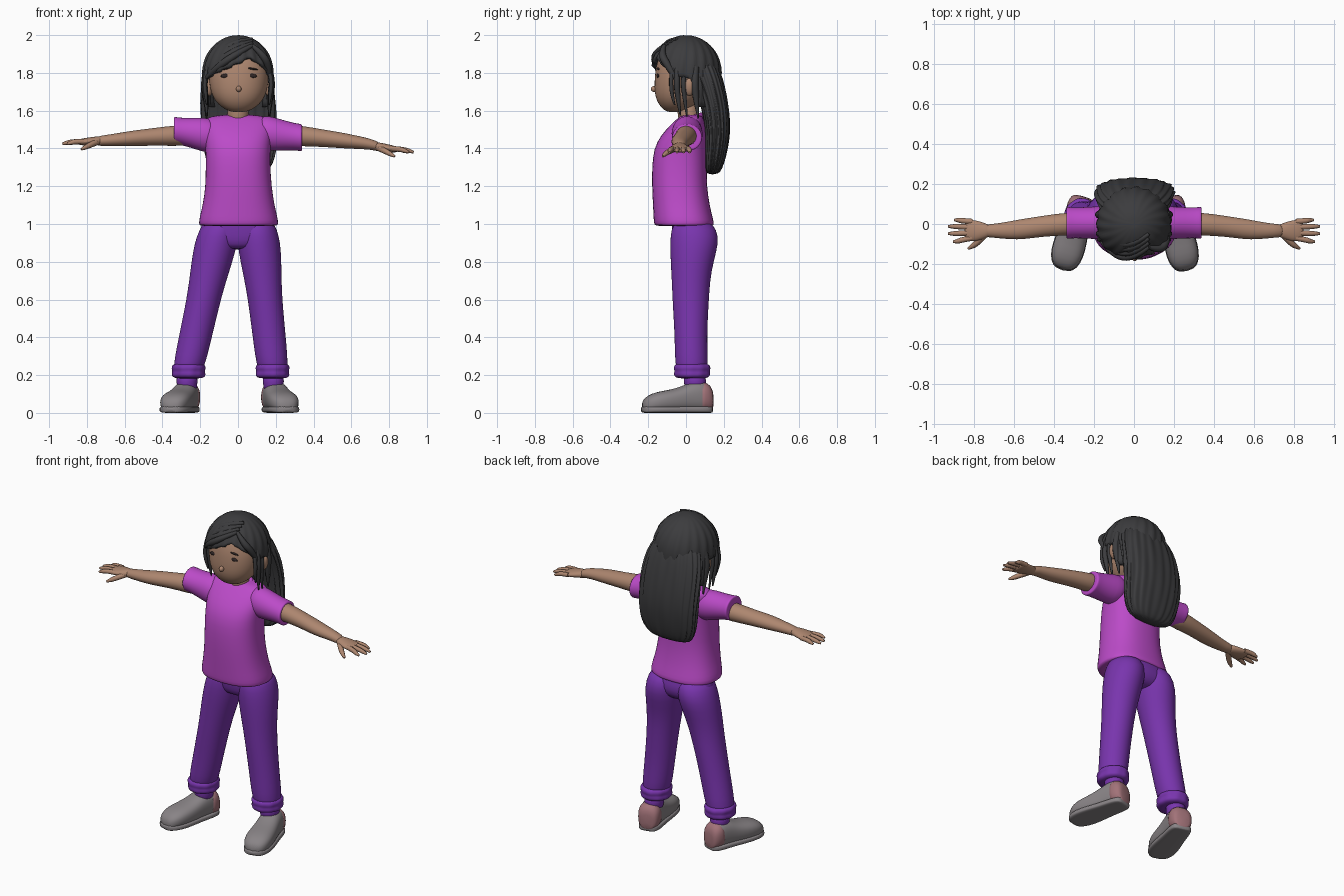
import bpy, bmesh, math
from mathutils import Matrix, Vector

SKIN, HAIR = (.42, .24, .16, 1), (.045, .045, .048, 1)
SHIRT, PANTS = (.50, .07, .58, 1), (.19, .035, .42, 1)
GREY, HEEL, DARK = (.25, .23, .24, 1), (.36, .17, .19, 1), (.03, .02, .02, 1)
mats = {}


def finish(ob, color, name):
    if color not in mats:
        mats[color] = bpy.data.materials.new("mat_%d" % len(mats))
        mats[color].diffuse_color = color
    ob.data.materials.append(mats[color])
    return ob


def mesh_object(name, color, bm, subdiv=1):
    bmesh.ops.recalc_face_normals(bm, faces=bm.faces)
    for f in bm.faces:
        f.smooth = True
    me = bpy.data.meshes.new(name)
    bm.to_mesh(me)
    bm.free()
    ob = bpy.data.objects.new(name, me)
    bpy.context.collection.objects.link(ob)
    if subdiv:
        ob.modifiers.new("round", "SUBSURF").levels = subdiv
        ob.modifiers["round"].render_levels = subdiv
    return finish(ob, color, name)


def loft(name, color, rows, axis=2, n=24, power=2.0, ridge=0, ridges=0, subdiv=1, place=None):
    """Skin rings (position, centre1, centre2, radius1, radius2) stacked along an axis."""
    bm = bmesh.new()
    rings = []
    for i, (t, c1, c2, r1, r2) in enumerate(rows):
        ring = []
        for k in range(n):
            a = 2 * math.pi * k / n
            c, s = math.cos(a), math.sin(a)
            m = 1 + ridge * math.cos(ridges * a + .35 * i) + ridge * .5 * math.cos(ridges * .5 * a - i)
            p = [c1 + r1 * m * math.copysign(abs(c) ** (2 / power), c),
                 c2 + r2 * m * math.copysign(abs(s) ** (2 / power), s)]
            p.insert(axis, t)
            ring.append(bm.verts.new(p))
        rings.append(ring)
    for a, b in zip(rings, rings[1:]):
        for k in range(n):
            bm.faces.new((a[k], a[(k + 1) % n], b[(k + 1) % n], b[k]))
    bm.faces.new(rings[0])
    bm.faces.new(rings[-1])
    if place:
        bmesh.ops.transform(bm, matrix=place, verts=bm.verts)
    return mesh_object(name, color, bm, subdiv)


def strand(name, color, pts):
    """Tapered tube through points (x, y, z, radius)."""
    cu = bpy.data.curves.new(name, "CURVE")
    cu.dimensions, cu.bevel_depth, cu.bevel_resolution, cu.use_fill_caps = "3D", 1, 2, True
    sp = cu.splines.new("NURBS")
    sp.points.add(len(pts) - 1)
    for p, (x, y, z, r) in zip(sp.points, pts):
        p.co, p.radius = (x, y, z, 1), r
    sp.use_endpoint_u, sp.order_u, sp.resolution_u = True, 3, 6
    ob = bpy.data.objects.new(name, cu)
    bpy.context.collection.objects.link(ob)
    return finish(ob, color, name)


def ball(name, color, loc, size, rot=0):
    bm = bmesh.new()
    bmesh.ops.create_uvsphere(bm, u_segments=16, v_segments=10, radius=1)
    m = Matrix.Translation(loc) @ Matrix.Rotation(rot, 4, "Y") @ Matrix.Diagonal((*size, 1))
    bmesh.ops.transform(bm, matrix=m, verts=bm.verts)
    return mesh_object(name, color, bm, 0)


# shirt body, collar and neck
loft("shirt_body", SHIRT, [
    (.99, .003, -.01, .16, .11), (.99, .003, -.01, .205, .153), (1.0, .003, -.01, .213, .161),
    (1.04, .003, -.016, .207, .157), (1.1, .003, -.025, .191, .151), (1.2, .003, -.035, .176, .146),
    (1.3, 0, -.035, .172, .146), (1.4, 0, -.03, .172, .142), (1.47, 0, -.012, .18, .122),
    (1.53, 0, .012, .188, .09), (1.56, 0, .025, .18, .068), (1.58, 0, .03, .1, .05)], power=2.4)
tilt = Matrix.Translation((0, .02, 1.558)) @ Matrix.Rotation(.3, 4, "X")
loft("collar", SHIRT, [(-.025, 0, 0, .078, .078), (0, 0, 0, .08, .08), (.015, 0, 0, .073, .073),
                       (.012, 0, 0, .058, .058)], place=tilt)
loft("neck", SKIN, [(1.5, 0, .02, .06, .06), (1.56, 0, .018, .056, .056), (1.66, 0, .0, .06, .06)])

# head, ears and face
loft("head", SKIN, [
    (1.592, .004, -.06, .03, .03), (1.602, .004, -.058, .065, .058), (1.63, .004, -.046, .108, .098),
    (1.67, .004, -.036, .138, .127), (1.72, .004, -.029, .155, .14), (1.79, .004, -.024, .161, .142),
    (1.87, .002, -.015, .155, .14), (1.94, 0, -.01, .11, .1), (1.965, 0, -.01, .05, .05)], power=2.15)
ball("nose", SKIN, (.004, -.168, 1.715), (.014, .018, .016))
ball("mouth", DARK, (.004, -.142, 1.655), (.02, .008, .003))
for s in (-1, 1):
    ball("ear", SKIN, (.004 + s * .163, .02, 1.725), (.022, .03, .048), s * .15)
    ball("eye", DARK, (.004 + s * .07, -.148, 1.785), (.026, .008, .011), s * .1)
    ball("eyebrow", DARK, (.004 + s * .07, -.147, 1.822), (.032, .008, .005), s * .15)

# hair cap with a swept hairline
LINE = [(-3.15, 1.62), (-1.95, 1.62), (-1.7, 1.77), (-1.1, 1.775), (-.5, 1.815), (.4, 1.885),
        (.9, 1.83), (1.2, 1.785), (1.7, 1.77), (1.95, 1.62), (3.15, 1.62)]


def hairline(a):
    for (a0, z0), (a1, z1) in zip(LINE, LINE[1:]):
        if a0 <= a <= a1:
            return z0 + (z1 - z0) * (a - a0) / (a1 - a0)


bm = bmesh.new()
N, M = 96, 16
top = bm.verts.new((0, 0, 1.998))
cols = []
for k in range(N):
    a = -math.pi + 2 * math.pi * k / N
    zl = hairline(a)
    end = math.acos((zl - 1.8) / .2) if zl > 1.8 else math.pi / 2 + (1.8 - zl) / .2
    col = []
    for j in range(1, M + 1):
        u = end * j / M
        r = math.sin(min(u, math.pi / 2)) * (1 + .022 * math.cos(19 * a + 3 * u) * min(u, 1))
        z = 1.8 + .2 * math.cos(u) if u < math.pi / 2 else 1.8 - (u - math.pi / 2) * .2
        col.append(bm.verts.new((.186 * r * math.sin(a), -.186 * r * math.cos(a), z)))
    cols.append(col)
for k in range(N):
    a, b = cols[k], cols[(k + 1) % N]
    bm.faces.new((top, a[0], b[0]))
    for j in range(M - 1):
        bm.faces.new((a[j], a[j + 1], b[j + 1], b[j]))
cap = mesh_object("hair_cap", HAIR, bm, 0)
thick = cap.modifiers.new("thickness", "SOLIDIFY")
thick.thickness, thick.offset = .028, -1

# long back hair
loft("back_hair", HAIR, [
    (1.9, 0, .06, .1, .06), (1.85, 0, .08, .15, .085), (1.77, 0, .11, .182, .085),
    (1.68, 0, .14, .194, .075), (1.6, .002, .157, .197, .071), (1.5, .006, .168, .196, .066),
    (1.42, .01, .164, .192, .06), (1.35, .012, .156, .182, .054), (1.29, .012, .146, .155, .045),
    (1.262, .01, .14, .11, .03)], n=96, ridge=.035, ridges=22, power=2.2)

# fringe and side locks
for i in range(4):
    d = i * .022
    strand("fringe_lock", HAIR, [(.075, -.115 + d, 1.945 + d * .5, .01), (-.01, -.176 + d, 1.9 + d, .02),
                                 (-.11, -.15 + d, 1.83 + d, .02), (-.178, -.07 + d, 1.765, .007)])
strand("fringe_lock", HAIR, [(.075, -.115, 1.945, .01), (.13, -.135, 1.9, .02),
                             (.165, -.09, 1.83, .02), (.172, -.05, 1.76, .008)])
for s in (-1, 1):
    for y, zend, r in ((-.075, 1.63, .011), (-.045, 1.575, .016), (-.01, 1.57, .013), (.05, 1.56, .02)):
        strand("side_lock", HAIR, [(s * .16, y, 1.83, r), (s * .18, y - .005, 1.76, r),
                                   (s * .17, y, 1.68, r), (s * .165, y + .015, zend, .004)])

# sleeves, arms and hands (the two arms hang slightly differently)
for s, lift, drop in ((-1, .15, .0), (1, -.13, .045)):
    def slv(x, ry, rz):
        return (s * x, .006, 1.475 + lift * (x - .2), ry, rz)
    loft("sleeve", SHIRT, [slv(.1, .075, .08), slv(.16, .085, .095), slv(.22, .08, .084), slv(.3, .077, .072),
                           slv(.33, .08, .073), slv(.34, .079, .071), slv(.338, .06, .055)], axis=0)

    def dz(x):
        return -drop * (x - .3) * (1.6 if x > .7 else 1)
    loft("arm", SKIN, [(s * x, y, z + dz(x), ry, rz) for x, y, z, ry, rz in (
        (.24, .004, 1.468, .055, .055), (.34, 0, 1.468, .058, .055), (.45, -.01, 1.461, .052, .046),
        (.55, -.025, 1.454, .052, .042), (.62, -.032, 1.448, .046, .036), (.7, -.034, 1.442, .034, .029),
        (.76, -.034, 1.438, .032, .025))], axis=0)
    loft("palm", SKIN, [(s * x, y, z + dz(x), ry, rz) for x, y, z, ry, rz in (
        (.71, -.034, 1.442, .026, .024), (.75, -.034, 1.44, .04, .024), (.79, -.034, 1.437, .054, .022),
        (.83, -.032, 1.434, .055, .018), (.85, -.03, 1.433, .045, .012))], axis=0, n=16)
    for y0, y1, tip in ((.012, .02, .9), (-.016, -.012, .93), (-.045, -.048, .93), (-.07, -.088, .905)):
        strand("finger", SKIN, [(s * .81, y0, 1.436 + dz(.81), .014), (s * .86, (y0 + y1) / 2, 1.437 + dz(.86), .014),
                                (s * (tip - .02), y1, 1.43 + dz(.9), .012), (s * tip, y1, 1.424 + dz(.92), .006)])
    strand("thumb", SKIN, [(s * .745, -.05, 1.435 + dz(.74), .018), (s * .78, -.09, 1.42 + dz(.78), .016),
                           (s * .81, -.113, 1.405 + dz(.8), .013), (s * .83, -.123, 1.395 + dz(.82), .006)])

# hips
loft("hips", PANTS, [(1.06, 0, .02, .165, .1), (1.0, 0, .032, .195, .108), (.94, 0, .04, .212, .115),
                     (.89, 0, .035, .17, .1), (.865, 0, .03, .09, .07)], power=2.3)

# legs, cuffs, socks and shoes (one leg stands further out)
for s, spread, turn in ((-1, .22, -16), (1, .11, 13)):
    def cx(z):
        return s * (.105 + spread * (.95 - z))
    loft("trouser_leg", PANTS, [(z, cx(z), cy, rx, ry) for z, cy, rx, ry in (
        (1.02, .035, .085, .09), (.97, .042, .105, .122), (.9, .045, .115, .13), (.8, .032, .109, .114),
        (.7, .026, .099, .102), (.6, .025, .092, .097), (.5, .025, .09, .091), (.4, .026, .088, .087),
        (.3, .028, .086, .087), (.24, .03, .08, .085), (.21, .03, .07, .07))])
    loft("cuff", PANTS, [(z, cx(.24), .032, rx, ry) for z, rx, ry in (
        (.262, .07, .075), (.255, .086, .094), (.235, .092, .1), (.222, .084, .092),
        (.205, .091, .098), (.188, .086, .09), (.182, .06, .065))], n=30, ridge=.02, ridges=10)
    ax = cx(.2)
    loft("sock", PANTS, [(.21, ax, .045, .058, .06), (.17, ax, .048, .055, .058), (.1, ax, .05, .055, .06)])
    place = Matrix.Translation((s * (.268 if s < 0 else .19), .085, 0)) @ Matrix.Rotation(math.radians(turn), 4, "Z")
    shape = [(.052, .035, .1), (.04, .056, .145), (0, .066, .165), (-.06, .068, .16), (-.11, .072, .135),
             (-.17, .079, .118), (-.24, .082, .108), (-.295, .067, .088), (-.325, .035, .055)]
    loft("shoe", GREY, [(y, 0, .005 + h / 2, w, h / 2) for y, w, h in shape], axis=1, power=2.5, place=place)
    loft("shoe_heel", HEEL, [(y + .004, 0, .006 + h / 2, w + .004, h / 2 - .002) for y, w, h in shape[:3]] +
         [(-.03, 0, .08, .068, .074)], axis=1, power=2.5, place=place)
    loft("sole", GREY, [(y * 1.015, 0, .018, w * 1.03, .018) for y, w, h in shape], axis=1, power=4, place=place)
